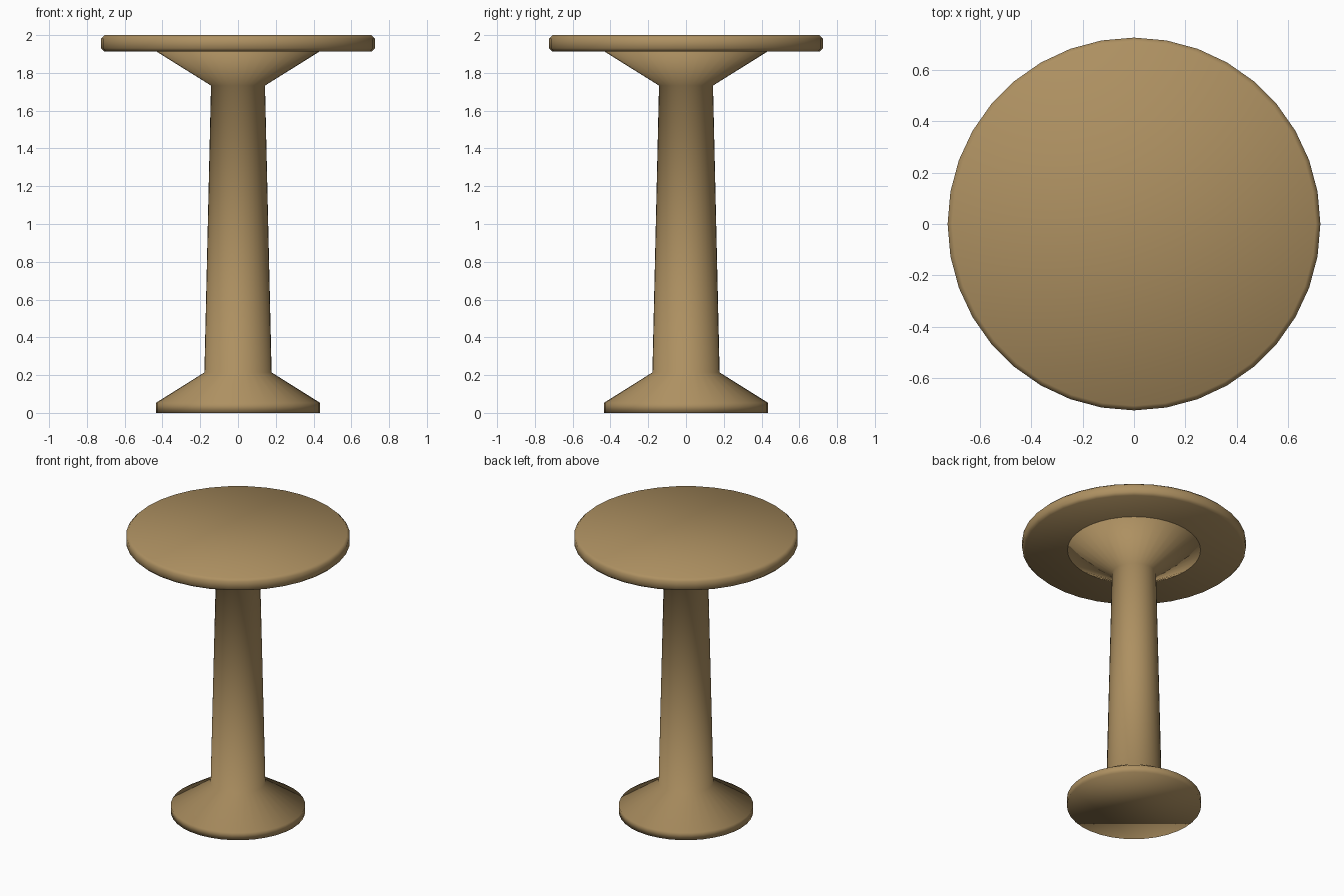
import bpy
import bmesh
from math import cos, sin, tau

cube = bpy.data.objects.get("Cube")
if cube:
    bpy.data.objects.remove(cube, do_unlink=True)

SIDES = 36

# Single wood colour
WOOD = (0.42, 0.28, 0.12, 1.0)
wood = bpy.data.materials.new("tan_wood")
wood.use_nodes = True
wood.diffuse_color = WOOD
wood.node_tree.nodes["Principled BSDF"].inputs["Base Color"].default_value = WOOD


def lathe(name, profile):
    """Turn a (radius, height) profile, listed bottom to top, into a capped solid."""
    bm = bmesh.new()
    rings = [
        [bm.verts.new((r * cos(tau * i / SIDES), r * sin(tau * i / SIDES), z))
         for i in range(SIDES)]
        for r, z in profile
    ]
    for low, high in zip(rings, rings[1:]):
        for i in range(SIDES):
            j = (i + 1) % SIDES
            bm.faces.new((low[i], low[j], high[j], high[i]))
    bm.faces.new(rings[0][::-1])
    bm.faces.new(rings[-1])
    for face in bm.faces:
        face.smooth = True
    mesh = bpy.data.meshes.new(name)
    bm.to_mesh(mesh)
    bm.free()
    mesh.materials.append(wood)
    obj = bpy.data.objects.new(name, mesh)
    bpy.context.collection.objects.link(obj)
    return obj


# Flared foot, tapering column and flared support under the top
lathe("pedestal", [(0.435, 0.0), (0.435, 0.053), (0.178, 0.214),
                   (0.143, 1.733), (0.435, 1.915)])

# Round top with chamfered rims
lathe("table_top", [(0.707, 1.913), (0.725, 1.931), (0.725, 1.982), (0.707, 2.0)])
